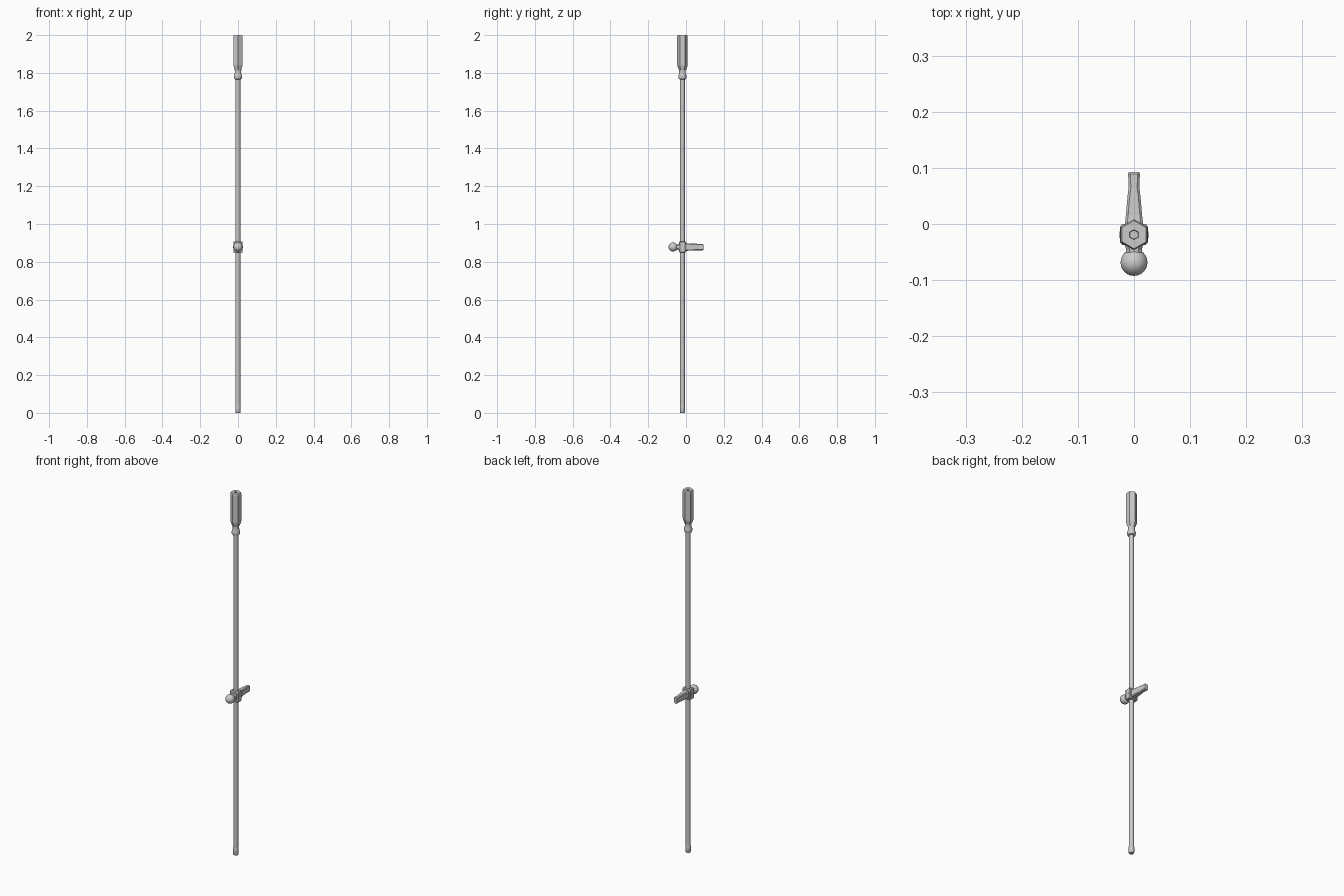
import bpy, bmesh, math
from mathutils import Vector

if "Cube" in bpy.data.objects:
    bpy.data.objects.remove(bpy.data.objects["Cube"])

AX = -0.019   # y of the shaft axis
ZC = 0.878    # height of the cross fitting


def make(name, bm, smooth=None):
    bmesh.ops.recalc_face_normals(bm, faces=bm.faces)
    me = bpy.data.meshes.new(name)
    bm.to_mesh(me)
    bm.free()
    ob = bpy.data.objects.new(name, me)
    bpy.context.collection.objects.link(ob)
    if smooth:
        bpy.ops.object.select_all(action='DESELECT')
        ob.select_set(True)
        bpy.context.view_layer.objects.active = ob
        bpy.ops.object.shade_smooth_by_angle(angle=math.radians(smooth))
    return ob


def skin(name, rings, smooth=None):
    """Bridge equal-sized rings of points and cap both ends."""
    bm = bmesh.new()
    vs = [[bm.verts.new(p) for p in r] for r in rings]
    n = len(vs[0])
    for a, b in zip(vs, vs[1:]):
        for i in range(n):
            bm.faces.new((a[i], a[(i + 1) % n], b[(i + 1) % n], b[i]))
    bm.faces.new(vs[0])
    bm.faces.new(vs[-1])
    return make(name, bm, smooth)


def turned(name, profile, sides, smooth=None):
    """Vertical turned part from (radius, z) pairs."""
    return skin(name, [[Vector((r * math.sin(2 * math.pi * i / sides),
                                AX + r * math.cos(2 * math.pi * i / sides), z))
                        for i in range(sides)] for r, z in profile], smooth)


def chamfered(name, sections):
    """Part along y from (y, half width, half height, corner cut, z offset)."""
    rings = []
    for y, w, h, c, dz in sections:
        pts = [(w, h - c), (w - c, h), (c - w, h), (-w, h - c),
               (-w, c - h), (c - w, -h), (w - c, -h), (w, c - h)]
        rings.append([Vector((x, y, ZC + dz + z)) for x, z in pts])
    return skin(name, rings)


# Long shaft with end cap
turned("shaft", [(0.0125, 0.03), (0.0125, 1.79)], 16, 40)
turned("shaft_end_cap", [(0.0115, 0), (0.0135, 0.003), (0.0135, 0.036), (0.0125, 0.04)], 16, 40)

# Hexagonal grip with recessed top
turned("grip", [(0.018, 1.815), (0.021, 1.82), (0.027, 1.838), (0.0275, 1.845),
                (0.0275, 1.993), (0.025, 2.0), (0.009, 2.0), (0.008, 1.994)], 6)

# Rounded collar under the grip
turned("grip_collar", [(0.013, 1.765), (0.019, 1.768), (0.021, 1.775), (0.021, 1.784),
                       (0.018, 1.793), (0.0165, 1.803), (0.018, 1.822)], 16, 40)

# Central block that carries the crossbar
chamfered("clamp_block", [(-0.037, 0.021, 0.025, 0.003, 0), (-0.032, 0.025, 0.029, 0.003, 0),
                          (-0.005, 0.025, 0.029, 0.003, 0), (0.0, 0.021, 0.025, 0.003, 0)])

# Tapered lever at the back
chamfered("lever", [(-0.002, 0.0165, 0.021, 0.004, 0), (0.015, 0.0145, 0.019, 0.004, 0),
                    (0.05, 0.0115, 0.018, 0.004, 0), (0.065, 0.0095, 0.017, 0.004, 0),
                    (0.089, 0.0105, 0.017, 0.004, -0.001), (0.0925, 0.009, 0.014, 0.004, -0.001)])

# Neck and ball at the front
chamfered("ball_neck", [(-0.056, 0.014, 0.014, 0.006, 0), (-0.046, 0.014, 0.014, 0.006, 0),
                        (-0.035, 0.0165, 0.0165, 0.006, 0)])
bm = bmesh.new()
bmesh.ops.create_uvsphere(bm, u_segments=24, v_segments=16, radius=0.024)
bmesh.ops.translate(bm, verts=bm.verts, vec=(0, -0.0685, ZC))
make("ball", bm, 40)

# Cross pin showing on both sides of the block
skin("cross_pin", [[Vector((x, AX + 0.006 * math.cos(t * math.pi / 6), ZC + 0.006 * math.sin(t * math.pi / 6)))
                    for t in range(12)] for x in (-0.026, 0.026)], 40)
